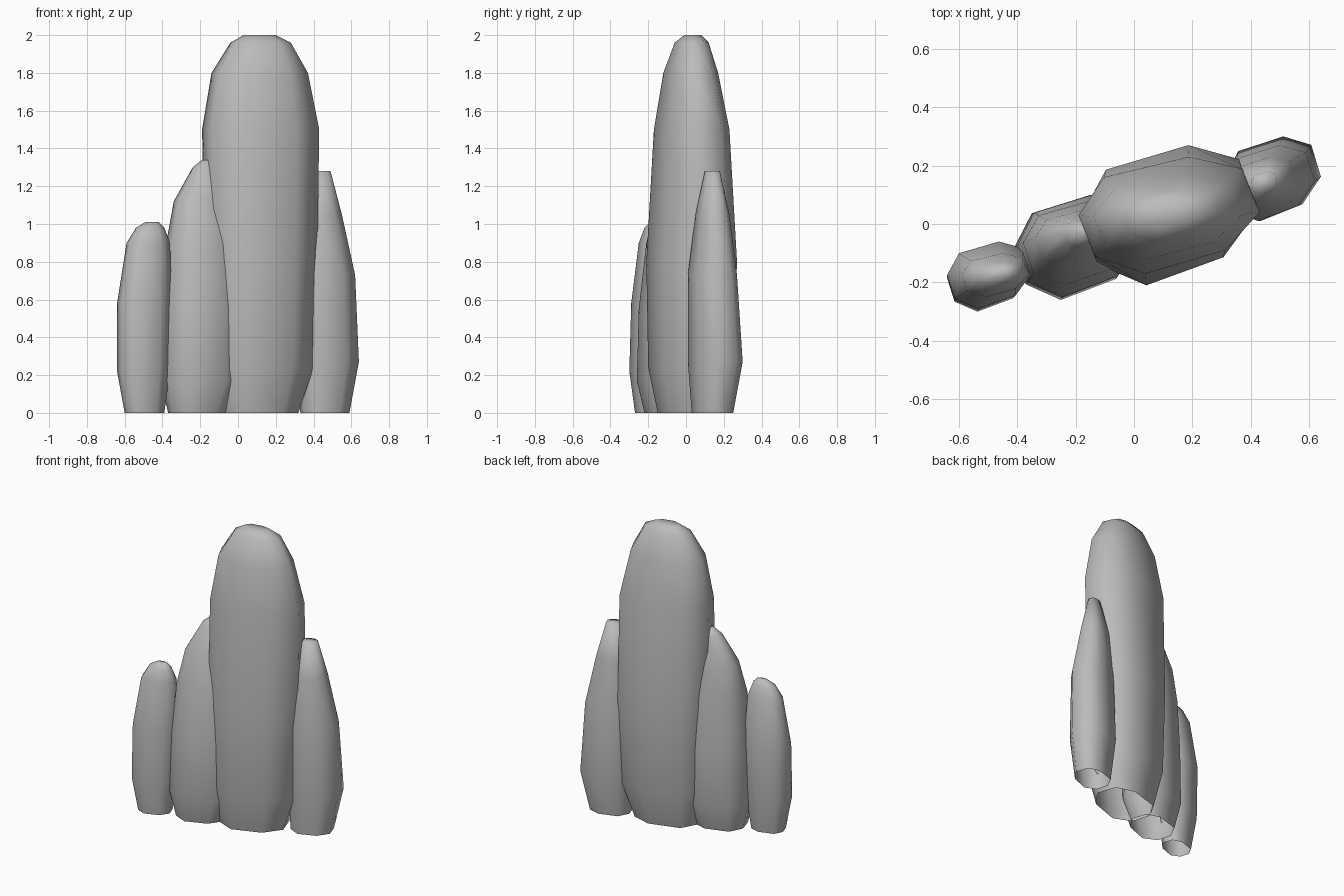
import bpy
import bmesh

# Remove the default object
cube = bpy.data.objects.get("Cube")
if cube:
    bpy.data.objects.remove(cube, do_unlink=True)

# One plain stone colour
stone = bpy.data.materials.new("grey_stone")
stone.use_nodes = True
colour = (0.5, 0.5, 0.5, 1)
stone.diffuse_color = colour
shader = next(n for n in stone.node_tree.nodes if n.type == "BSDF_PRINCIPLED")
shader.inputs["Base Color"].default_value = colour
shader.inputs["Roughness"].default_value = 0.9

# Skewed eight-sided cross-section shared by every rock, in a unit square
SECTION = [(-1, 0), (-.72, .65), (.22, 1), (.8, .8),
           (1, .05), (.62, -.6), (-.26, -1), (-.82, -.7)]


def make_rock(name, rings):
    """Loft the cross-section through rings of (height, left, right, front, back)."""
    bm = bmesh.new()
    loops = []
    for height, left, right, front, back in rings:
        centre_x, centre_y = (left + right) / 2, (front + back) / 2
        half_x, half_y = (right - left) / 2, (back - front) / 2
        loops.append([bm.verts.new((centre_x + u * half_x, centre_y + v * half_y, height))
                      for u, v in SECTION])
    count = len(SECTION)
    for lower, upper in zip(loops, loops[1:]):
        for i in range(count):
            j = (i + 1) % count
            bm.faces.new((lower[i], lower[j], upper[j], upper[i]))
    # Close the tip; the underside stays open
    bm.faces.new(loops[-1])
    bmesh.ops.recalc_face_normals(bm, faces=bm.faces[:])
    # Point the shell outwards even though it is open below
    bm.faces.ensure_lookup_table()
    if bm.faces[-1].normal.z < 0:
        bmesh.ops.reverse_faces(bm, faces=bm.faces[:])
    for face in bm.faces:
        face.smooth = True
    mesh = bpy.data.meshes.new(name)
    bm.to_mesh(mesh)
    bm.free()
    mesh.materials.append(stone)
    rock = bpy.data.objects.new(name, mesh)
    bpy.context.scene.collection.objects.link(rock)
    return rock


# Tall central rock
make_rock("main_rock", [
    (0, -.11, .32, -.15, .19),
    (.24, -.17, .4, -.2, .25),
    (.8, -.18, .42, -.21, .27),
    (1.5, -.19, .43, -.17, .23),
    (1.8, -.14, .37, -.12, .17),
    (1.96, -.04, .28, -.06, .12),
    (2, .03, .2, -.01, .08)])

# Medium rock leaning against the right side of the main one
make_rock("middle_rock", [
    (0, -.37, -.05, -.22, .05),
    (.17, -.41, .02, -.26, .1),
    (.55, -.4, .02, -.25, .1),
    (.9, -.38, 0, -.21, .08),
    (1.12, -.34, -.05, -.15, .05),
    (1.3, -.24, -.1, -.08, .02),
    (1.34, -.19, -.12, -.05, 0)])

# Short rock at the right end
make_rock("short_rock", [
    (0, -.6, -.39, -.27, -.1),
    (.22, -.64, -.36, -.3, -.07),
    (.58, -.64, -.35, -.29, -.06),
    (.9, -.59, -.36, -.25, -.1),
    (.98, -.54, -.39, -.22, -.13),
    (1.01, -.49, -.42, -.19, -.15)])

# Pointed rock at the left end
make_rock("pointed_rock", [
    (0, .33, .59, .03, .25),
    (.27, .31, .64, .01, .3),
    (.73, .31, .62, .01, .27),
    (1.05, .34, .55, .05, .23),
    (1.28, .4, .49, .1, .18)])
